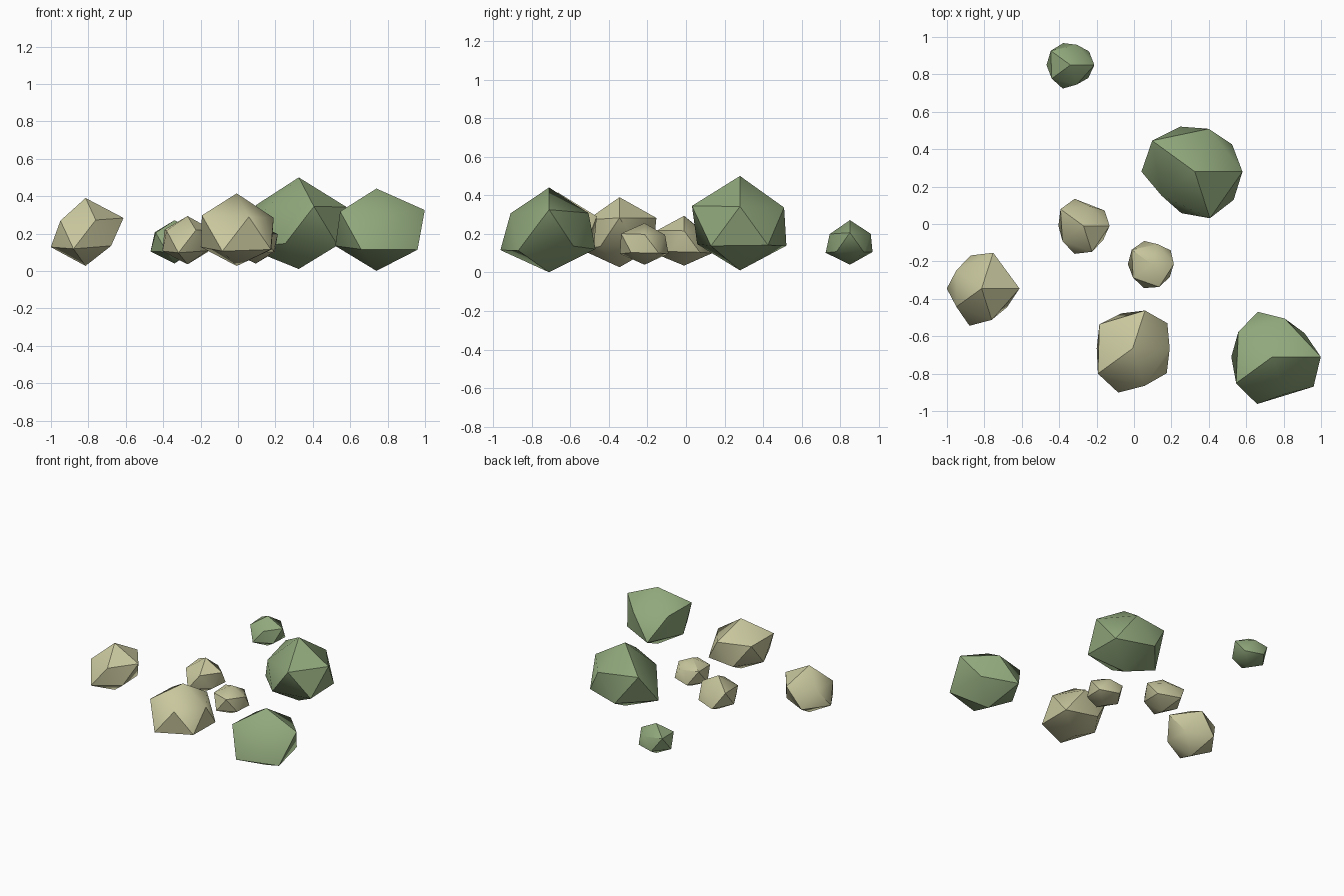
import bpy, bmesh, math
from mathutils import Vector

if "Cube" in bpy.data.objects:
    bpy.data.objects.remove(bpy.data.objects["Cube"])

SQUASH = 0.8  # rocks are flattened vertically


def material(name, colour):
    m = bpy.data.materials.new(name)
    m.diffuse_color = (*colour, 1)
    m.use_nodes = True
    m.node_tree.nodes["Principled BSDF"].inputs["Base Color"].default_value = m.diffuse_color
    return m


tan = material("sandy_stone", (0.58, 0.57, 0.34))
green = material("mossy_stone", (0.28, 0.39, 0.20))


def rock(name, mat, centre, top, bottom, upper, lower):
    """Twenty-sided stone; each corner is pushed out to its own radius."""
    ring, rise = 2 / math.sqrt(5), 1 / math.sqrt(5)
    bm = bmesh.new()
    c = Vector(centre)

    def corner(degrees, height, radius):
        a = math.radians(degrees)
        flat = ring if abs(height) < 1 else 0
        d = Vector((flat * math.cos(a), flat * math.sin(a), height * SQUASH))
        return bm.verts.new(c + d * radius)

    t, b = corner(0, 1, top), corner(0, -1, bottom)
    u = [corner(72 * i, rise, r) for i, r in enumerate(upper)]
    l = [corner(72 * i + 36, -rise, r) for i, r in enumerate(lower)]
    for i in range(5):
        j = (i + 1) % 5
        bm.faces.new((t, u[i], u[j]))
        bm.faces.new((u[i], l[i], u[j]))
        bm.faces.new((l[i], l[j], u[j]))
        bm.faces.new((b, l[j], l[i]))
    bmesh.ops.recalc_face_normals(bm, faces=bm.faces)
    mesh = bpy.data.meshes.new(name)
    bm.to_mesh(mesh)
    bm.free()
    mesh.materials.append(mat)
    ob = bpy.data.objects.new(name, mesh)
    bpy.context.collection.objects.link(ob)
    bpy.ops.object.select_all(action='DESELECT')
    ob.select_set(True)
    bpy.context.view_layer.objects.active = ob
    bpy.ops.object.shade_smooth_by_angle(angle=math.radians(40))


# Mossy rocks
rock("large_mossy_rock", green, (0.325, 0.28, 0.24), 0.325, 0.287,
     (0.285, 0.269, 0.315, 0.245, 0.293), (0.276, 0.283, 0.319, 0.261, 0.287))
rock("right_mossy_rock", green, (0.74, -0.71, 0.222), 0.273, 0.277,
     (0.289, 0.24, 0.252, 0.268, 0.235), (0.239, 0.283, 0.246, 0.297, 0.304))
rock("small_mossy_rock", green, (-0.34, 0.85, 0.155), 0.145, 0.144,
     (0.143, 0.127, 0.145, 0.138, 0.123), (0.138, 0.138, 0.143, 0.148, 0.132))

# Sandy rocks
rock("front_sandy_rock", tan, (-0.007, -0.665, 0.205), 0.262, 0.223,
     (0.221, 0.238, 0.246, 0.257, 0.235), (0.256, 0.22, 0.215, 0.278, 0.252))
rock("left_sandy_rock", tan, (-0.815, -0.345, 0.202), 0.235, 0.219,
     (0.227, 0.225, 0.186, 0.186, 0.197), (0.18, 0.208, 0.208, 0.234, 0.189))
rock("middle_sandy_rock", tan, (-0.27, -0.01, 0.16), 0.167, 0.156,
     (0.156, 0.123, 0.17, 0.155, 0.163), (0.156, 0.17, 0.15, 0.176, 0.145))
rock("small_sandy_rock", tan, (0.095, -0.215, 0.15), 0.132, 0.138,
     (0.132, 0.125, 0.148, 0.138, 0.143), (0.14, 0.146, 0.143, 0.15, 0.132))
